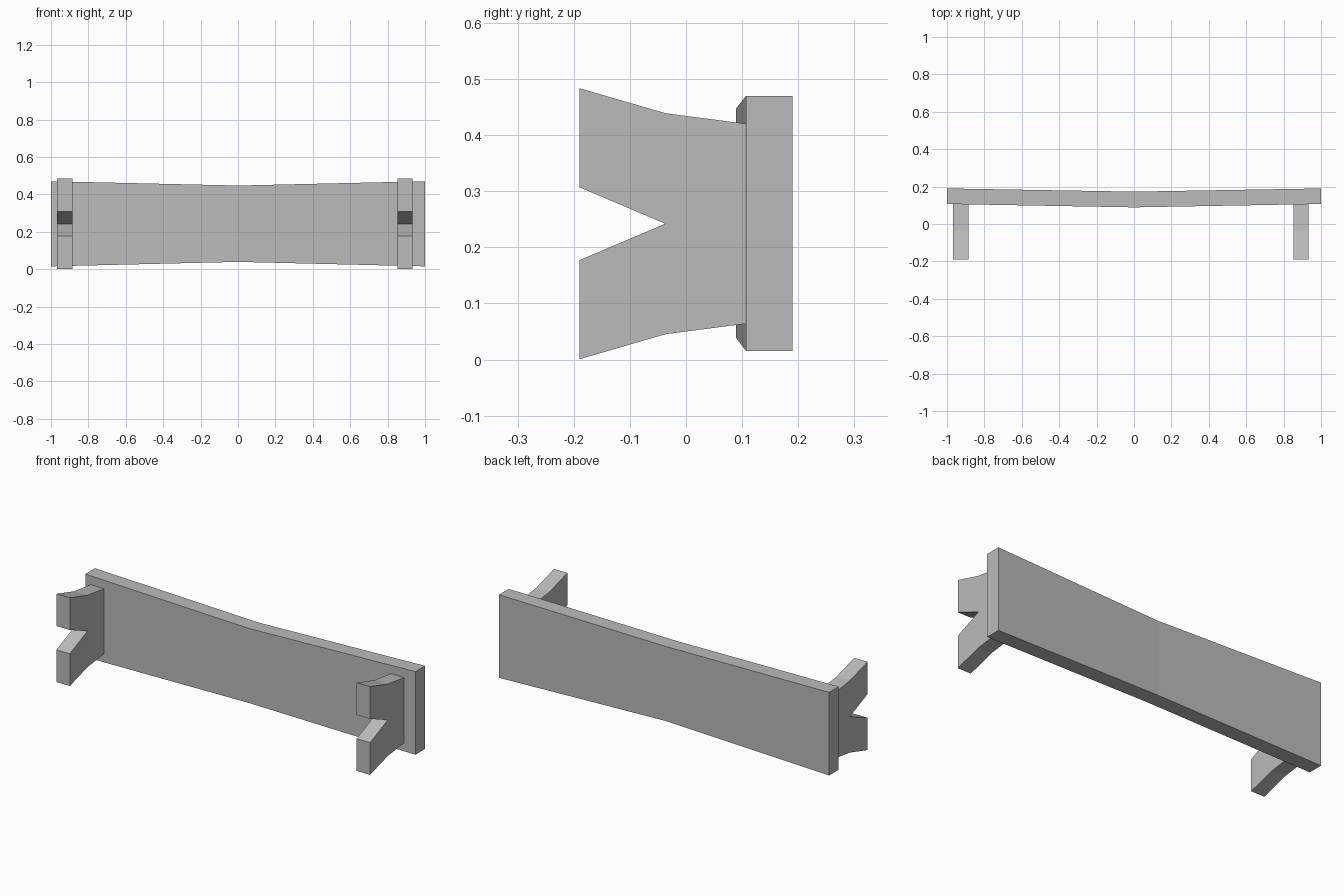
import bpy
import bmesh

if "Cube" in bpy.data.objects:
    bpy.data.objects.remove(bpy.data.objects["Cube"])

grey = bpy.data.materials.new("plain grey")
grey.use_nodes = True
colour = (0.5, 0.5, 0.5, 1)
grey.diffuse_color = colour
grey.node_tree.nodes["Principled BSDF"].inputs["Base Color"].default_value = colour


def loft(name, sections, quad_caps=False):
    """Skin matching closed cross-sections and cap both ends."""
    bm = bmesh.new()
    rings = [[bm.verts.new(p) for p in s] for s in sections]
    n = len(rings[0])
    for a, b in zip(rings, rings[1:]):
        for i in range(n):
            j = (i + 1) % n
            bm.faces.new((a[i], a[j], b[j], b[i]))
    for ring in (rings[0], rings[-1]):
        bm.faces.new(ring)
    bmesh.ops.recalc_face_normals(bm, faces=bm.faces)
    mesh = bpy.data.meshes.new(name)
    bm.to_mesh(mesh)
    bm.free()
    mesh.materials.append(grey)
    obj = bpy.data.objects.new(name, mesh)
    bpy.context.collection.objects.link(obj)
    return obj


# Seat plank: narrower and slightly bowed at its middle
def plank_section(x, y0, y1, z0, z1):
    return [(x, y0, z0), (x, y1, z0), (x, y1, z1), (x, y0, z1)]


end = (0.107, 0.19, 0.015, 0.47)
middle = (0.089, 0.173, 0.039, 0.447)
loft("seat", [plank_section(-1, *end), plank_section(0, *middle),
              plank_section(1, *end)])

# Legs: flared boards with a V notch between the feet
half = [(0.108, 0.178), (-0.037, 0.197), (-0.19, 0.2415), (-0.19, 0.065)]
centre = 0.242
profile = [(y, centre + z) for y, z in half] + [(-0.037, centre)]
profile += [(y, centre - z) for y, z in reversed(half)]
for name, x0 in (("right_leg", -0.967), ("left_leg", 0.852)):
    loft(name, [[(x, y, z) for y, z in profile] for x in (x0, x0 + 0.081)])
